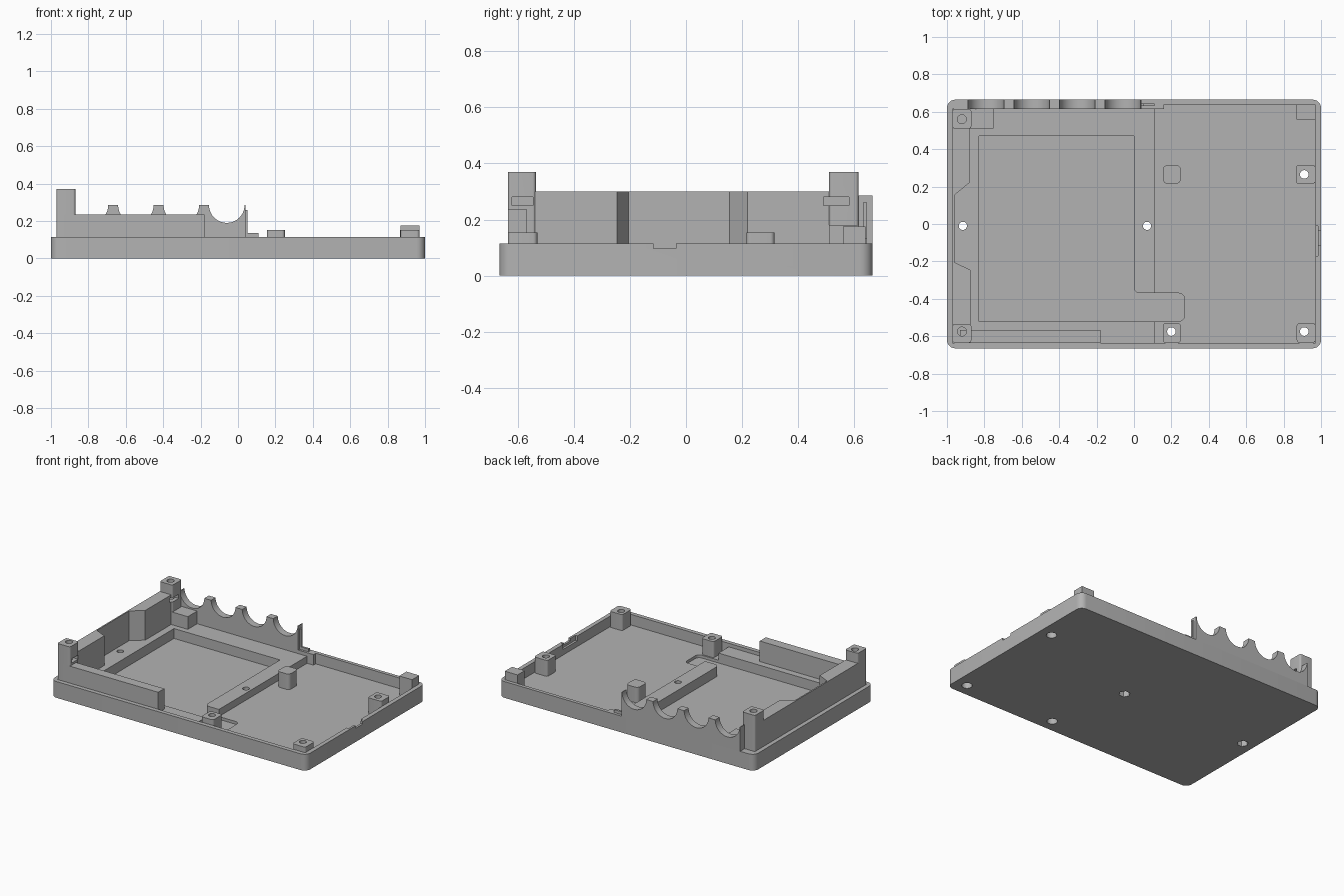
import bpy, bmesh, math
from mathutils import Vector

if "Cube" in bpy.data.objects:
    bpy.data.objects.remove(bpy.data.objects["Cube"])

grey = bpy.data.materials.new("plain grey")
grey.diffuse_color = (0.45, 0.45, 0.45, 1)
grey.use_nodes = True
grey.node_tree.nodes["Principled BSDF"].inputs["Base Color"].default_value = grey.diffuse_color


def rounded(pts, radii, n=6):
    """Fillet the corners of a polygon; radii is one number or one per corner."""
    if not isinstance(radii, (list, tuple)):
        radii = [radii] * len(pts)
    out = []
    for i, r in enumerate(radii):
        p = Vector(pts[i])
        if r == 0:
            out.append(tuple(p))
            continue
        a = (Vector(pts[i - 1]) - p).normalized()
        b = (Vector(pts[(i + 1) % len(pts)]) - p).normalized()
        centre = p + (a + b) * r          # corners are right angles
        for k in range(n + 1):
            t = k / n * math.pi / 2
            out.append(tuple(centre - b * r * math.cos(t) - a * r * math.sin(t)))
    return out


def rect(x0, x1, y0, y1):
    return [(x0, y0), (x1, y0), (x1, y1), (x0, y1)]


def circle(x, y, r, n=24):
    return [(x + r * math.cos(2 * math.pi * k / n), y + r * math.sin(2 * math.pi * k / n))
            for k in range(n)]


def prism(name, pts, lo, hi, axis="z"):
    """Extrude an outline along z, or an x-z profile along y."""
    bm = bmesh.new()
    place = (lambda p, d: (p[0], p[1], d)) if axis == "z" else (lambda p, d: (p[0], d, p[1]))
    low = [bm.verts.new(place(p, lo)) for p in pts]
    high = [bm.verts.new(place(p, hi)) for p in pts]
    bm.faces.new(low)
    bm.faces.new(high)
    for i in range(len(pts)):
        j = (i + 1) % len(pts)
        bm.faces.new((low[i], low[j], high[j], high[i]))
    bmesh.ops.recalc_face_normals(bm, faces=bm.faces)
    me = bpy.data.meshes.new(name)
    bm.to_mesh(me)
    bm.free()
    me.materials.append(grey)
    ob = bpy.data.objects.new(name, me)
    bpy.context.collection.objects.link(ob)
    return ob


def cut(targets, pts, lo, hi):
    """Subtract a prism from each target, then discard the cutter."""
    cutter = prism("cutter", pts, lo, hi)
    cutter.hide_render = True
    for ob in targets:
        mod = ob.modifiers.new("cut", "BOOLEAN")
        mod.operation = "DIFFERENCE"
        mod.solver = "EXACT"
        mod.object = cutter
        bpy.context.view_layer.update()
        dg = bpy.context.evaluated_depsgraph_get()
        me = bpy.data.meshes.new_from_object(ob.evaluated_get(dg))
        ob.modifiers.clear()
        ob.data = me
    bpy.data.objects.remove(cutter)


# Tray with raised ledge on the left and a deeper floor on the right
tray = prism("tray", rounded(rect(-1, 1, -0.665, 0.665), 0.045), 0, 0.115)
cut([tray], rect(-0.97, 0.15, -0.635, 0.615), 0.09, 0.2)
cut([tray], [(0.11, -0.635), (0.97, -0.635), (0.97, 0.64), (0.16, 0.64),
             (0.16, 0.615), (0.11, 0.615)], 0.04, 0.2)
# Battery pocket with its side channel
cut([tray], rounded([(-0.83, -0.52), (0.27, -0.52), (0.27, -0.37), (0, -0.37),
                     (0, 0.47), (-0.83, 0.47)], [0, 0.03, 0.03, 0.03, 0, 0]), 0.02, 0.2)
# Notch in the right rim
cut([tray], rect(0.95, 1.05, -0.115, -0.035), 0.097, 0.2)
cut([tray], rect(0.95, 0.985, -0.17, -0.01), 0.08, 0.2)

# Left wall, thinned in the middle
left_wall = prism("left_wall", [(-0.97, -0.6), (-0.875, -0.6), (-0.875, -0.245),
                                (-0.96, -0.205), (-0.96, 0.155), (-0.88, 0.22),
                                (-0.88, 0.55), (-0.97, 0.55)], 0.09, 0.30)
prism("front_wall", rect(-0.93, -0.18, -0.635, -0.567), 0.09, 0.235)

# Back wall with four round cable cradles
profile = [(-0.89, 0.115), (0.04, 0.115), (0.04, 0.285)]
for i in range(4):
    for k in range(21):
        a = -math.pi * k / 20
        profile.append((-0.06 - 0.243 * i + 0.095 * math.cos(a), 0.285 + 0.095 * math.sin(a)))
profile.append((-0.89, 0.285))
prism("cradle_wall", profile, 0.615, 0.665, "y")
prism("back_tab", rect(0.035, 0.052, 0.63, 0.645), 0.1, 0.26)
prism("back_tab_foot", rect(0.05, 0.11, 0.63, 0.645), 0.1, 0.135)
prism("back_inner_block", rect(-0.88, -0.75, 0.51, 0.615), 0.09, 0.18)

# Tall corner posts with blind screw holes and side nut slots
for name, y0, y1, hole_y, s0, s1 in (("tall_post_front", -0.635, -0.535, -0.575, -0.62, -0.545),
                                     ("tall_post_back", 0.51, 0.615, 0.56, 0.49, 0.58)):
    post = prism(name, rounded(rect(-0.97, -0.87, y0, y1), 0.012), 0.09, 0.37)
    cut([post, left_wall], circle(-0.92, hole_y, 0.024), 0.2, 0.5)
    cut([post, left_wall], rect(-0.95, -0.85, s0, s1), 0.25, 0.28)

# Short screw posts, with counterbores under the tray
for name, x0, x1, y0, y1, x, y in (
        ("screw_post_front", 0.155, 0.25, -0.635, -0.53, 0.2, -0.575),
        ("screw_post_corner", 0.87, 0.97, -0.635, -0.53, 0.91, -0.575),
        ("screw_post_right", 0.865, 0.97, 0.215, 0.315, 0.91, 0.265)):
    post = prism(name, rounded(rect(x0, x1, y0, y1), 0.015), 0.04, 0.153)
    cut([tray, post], circle(x, y, 0.023), -0.1, 0.3)
    cut([tray, post], circle(x, y, 0.034), -0.1, 0.05)
prism("support_post", rounded(rect(0.155, 0.25, 0.215, 0.315), 0.025), 0.04, 0.15)
prism("back_corner_block", rect(0.87, 0.97, 0.56, 0.64), 0.04, 0.175)

# Holes through the ledge with hexagonal nut seats below
for x in (-0.915, 0.07):
    cut([tray], circle(x, -0.01, 0.022), -0.1, 0.3)
    cut([tray], circle(x, -0.01, 0.037, 6), -0.1, 0.04)

# Smooth the curved faces, keep edges sharp
for ob in bpy.context.collection.objects:
    ob.data.shade_smooth()
    ob.data.set_sharp_from_angle(angle=math.radians(30))
